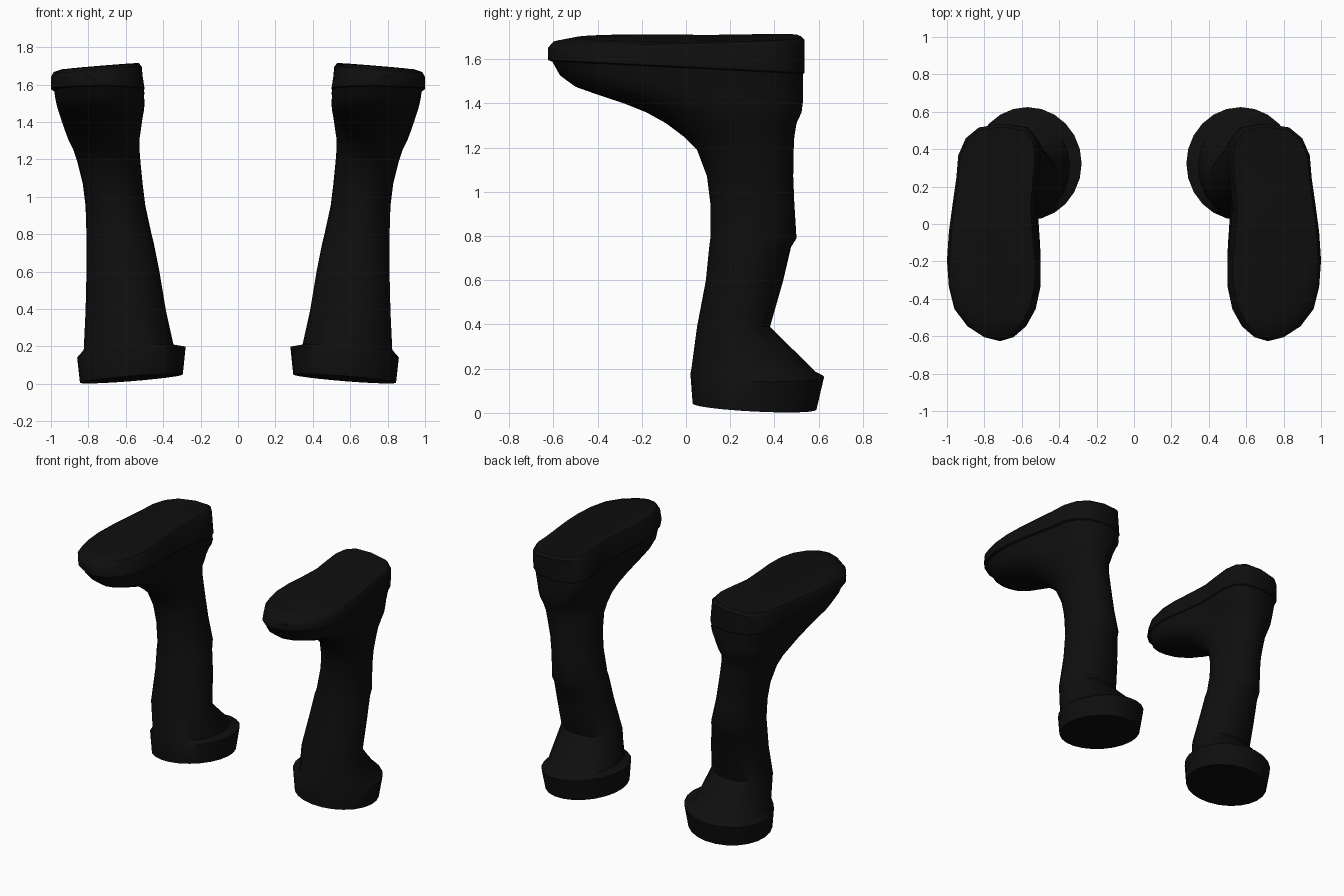
import bpy, bmesh, math

if "Cube" in bpy.data.objects:
    bpy.data.objects.remove(bpy.data.objects["Cube"], do_unlink=True)

black = bpy.data.materials.new("black_leather")
black.use_nodes = True
black.diffuse_color = (0.0045, 0.0045, 0.0045, 1)
shader = black.node_tree.nodes["Principled BSDF"]
shader.inputs["Base Color"].default_value = black.diffuse_color
shader.inputs["Roughness"].default_value = 0.8

# Footprint edges from toe to heel, at even angle steps
OUTER = [.72, .80, .89, .96, .99, 1.0, .99, .97, .95, .94, .90, .83, .70]
INNER = [.72, .655, .59, .54, .515, .515, .53, .54, .525, .515, .53, .58, .70]
STEPS = len(OUTER) - 1
MIDDLE, HALF = 0.7575, 0.2425


def ring_points(z, x0, x1, y0, y1, foot=0.0, tilt_x=0.0, tilt_y=0.0):
    """Cross-section blended from an ellipse (foot=0) to the footprint (foot=1)."""
    footprint = OUTER + INNER[-2:0:-1]
    cx, cy, rx, ry = (x0 + x1) / 2, (y0 + y1) / 2, (x1 - x0) / 2, (y1 - y0) / 2
    points = []
    for k, edge in enumerate(footprint):
        angle = math.pi * k / STEPS
        u = (1 - foot) * math.sin(angle) + foot * (edge - MIDDLE) / HALF
        dx, dy = rx * u, -ry * math.cos(angle)
        points.append((cx + dx, cy + dy, z + tilt_x * dx + tilt_y * dy))
    return points


def loft(name, rings, side):
    """Skin a stack of rings, cap both ends and place it on one side."""
    bm = bmesh.new()
    loops = [[bm.verts.new((side * x, y, z)) for x, y, z in ring_points(*r)]
             for r in rings]
    count = len(loops[0])
    for low, high in zip(loops, loops[1:]):
        for k in range(count):
            n = (k + 1) % count
            bm.faces.new((low[k], low[n], high[n], high[k]))
    bm.faces.new(loops[0])
    bm.faces.new(loops[-1])
    bmesh.ops.recalc_face_normals(bm, faces=bm.faces)
    mesh = bpy.data.meshes.new(name)
    bm.to_mesh(mesh)
    bm.free()
    mesh.materials.append(black)
    obj = bpy.data.objects.new(name, mesh)
    bpy.context.collection.objects.link(obj)
    bpy.ops.object.select_all(action="DESELECT")
    obj.select_set(True)
    bpy.context.view_layer.objects.active = obj
    bpy.ops.object.shade_smooth_by_angle(angle=math.radians(40))


# Flared cuff, pinched ankle and leg: z, x range, y range, foot blend, tilts
LEG = [
    (.028, .295, .845, .03, .59, 0, -.08, -.05),
    (.17, .28, .86, .02, .625, 0, -.1, -.02),
    (.195, .345, .825, .025, .585, 0, -.06, -.03),
    (.39, .385, .815, .05, .38),
    (.60, .42, .81, .09, .44),
    (.75, .45, .81, .105, .475),
    (.79, .46, .81, .11, .50),
    (.95, .495, .815, .11, .49),
    (1.07, .51, .83, .095, .485),
]
# Instep spreading into the foot
FOOT = [
    (1.19, .522, .86, .05, .487),
    (1.25, .526, .88, -.01, .49, .05),
    (1.31, .525, .91, -.09, .50, .15),
    (1.36, .515, .93, -.18, .523, .3),
    (1.40, .51, .945, -.28, .528, .5),
    (1.435, .505, .955, -.40, .53, .65, 0, -.01),
    (1.465, .50, .965, -.50, .53, .8, 0, -.02),
    (1.51, .50, .975, -.57, .53, .95, 0, -.03),
    (1.57, .508, .985, -.61, .53, 1, 0, -.05),
]
# Thick sole with a rounded rim, tilted towards the outside
SOLE = [
    (1.562, .505, .99, -.61, .53, 1, 0, -.05),
    (1.568, .50, 1.0, -.625, .536, 1, 0, -.05),
    (1.665, .515, 1.0, -.625, .536, 1, -.08, .03),
    (1.688, .53, .985, -.60, .52, 1, -.08, .02),
    (1.697, .57, .94, -.50, .46, 1, -.08, 0),
]

for label, side in (("left", 1), ("right", -1)):
    loft(label + "_boot_upper", LEG + FOOT, side)
    loft(label + "_boot_sole", SOLE, side)
